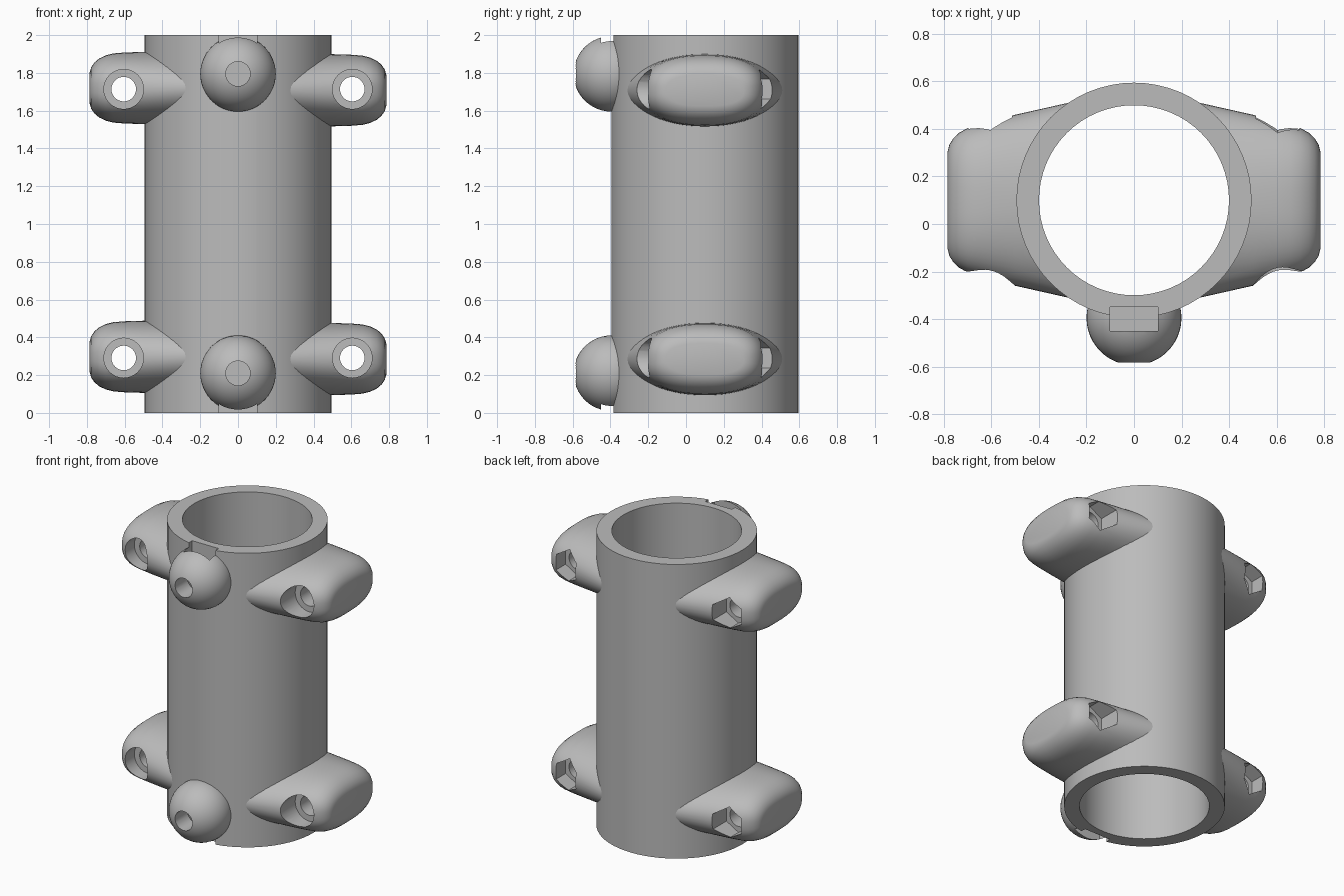
import bpy, bmesh, math
from mathutils import Matrix, Vector

if "Cube" in bpy.data.objects:
    bpy.data.objects.remove(bpy.data.objects["Cube"], do_unlink=True)

# Single plain grey
grey = bpy.data.materials.new("plain grey")
grey.use_nodes = True
grey.diffuse_color = (0.5, 0.5, 0.5, 1)
grey.node_tree.nodes["Principled BSDF"].inputs["Base Color"].default_value = (0.5, 0.5, 0.5, 1)

CY = 0.1           # tube axis offset in y
OUTER, INNER = 0.495, 0.4
HOLE_X, HOLE_R = 0.605, 0.065


def finish(name, bm):
    bmesh.ops.recalc_face_normals(bm, faces=bm.faces)
    mesh = bpy.data.meshes.new(name)
    bm.to_mesh(mesh)
    bm.free()
    mesh.materials.append(grey)
    ob = bpy.data.objects.new(name, mesh)
    bpy.context.collection.objects.link(ob)
    return ob


def prism(name, sides, radius, start, end, turn=0.0):
    """Regular prism or cylinder running between two points."""
    a, b = Vector(start), Vector(end)
    bm = bmesh.new()
    rot = (b - a).to_track_quat('Z', 'Y').to_matrix().to_4x4()
    bmesh.ops.create_cone(bm, cap_ends=True, segments=sides, radius1=radius, radius2=radius,
                          depth=(b - a).length,
                          matrix=Matrix.Translation((a + b) / 2) @ rot @ Matrix.Rotation(turn, 4, 'Z'))
    return finish(name, bm)


def box(name, low, high):
    lo, hi = Vector(low), Vector(high)
    bm = bmesh.new()
    bmesh.ops.create_cube(bm, size=1, matrix=Matrix.Translation((lo + hi) / 2) @ Matrix.Diagonal((*(hi - lo), 1)))
    return finish(name, bm)


def cut(ob, cutters):
    for c in cutters:
        m = ob.modifiers.new("cut", 'BOOLEAN')
        m.operation, m.solver, m.object = 'DIFFERENCE', 'EXACT', c
        c.hide_render = True
        c.hide_viewport = False
    bpy.context.view_layer.objects.active = ob
    bpy.ops.object.select_all(action='DESELECT')
    ob.select_set(True)
    for m in list(ob.modifiers):
        bpy.ops.object.modifier_apply(modifier=m.name)
    bpy.ops.object.shade_smooth_by_angle(angle=math.radians(30))


def discard(cutters):
    for c in cutters:
        bpy.data.objects.remove(c, do_unlink=True)


# Lug: rounded oval sections lofted outwards, as (x, half length, half height)
SECTIONS = [(0.1, 0.45, 0.195), (0.3, 0.405, 0.194), (0.5, 0.36, 0.191), (0.6, 0.332, 0.188),
            (0.66, 0.316, 0.183), (0.7, 0.304, 0.173), (0.735, 0.285, 0.156),
            (0.76, 0.262, 0.135), (0.777, 0.235, 0.11), (0.785, 0.205, 0.083)]


def lug(name, side, z):
    bm = bmesh.new()
    n = 56
    rings = []
    for x, ly, lz in SECTIONS:
        power = 2 / (2 + 0.6 * max(0, x - 0.4) / 0.385)
        ring = []
        for i in range(n):
            c, s = math.cos(math.tau * i / n), math.sin(math.tau * i / n)
            ring.append(bm.verts.new((side * x, CY + ly * math.copysign(abs(c) ** power, c),
                                      z + lz * math.copysign(abs(s) ** power, s))))
        rings.append(ring)
    for a, b in zip(rings, rings[1:]):
        for i in range(n):
            j = (i + 1) % n
            bm.faces.new((a[i], a[j], b[j], b[i]))
    bm.faces.new(rings[0])
    bm.faces.new(rings[-1])
    return finish(name, bm)


# Main tube
tube = prism("tube", 64, OUTER, (0, CY, 0), (0, CY, 2))
bore = prism("bore_cutter", 64, INNER, (0, CY, -0.1), (0, CY, 2.1))
core = prism("core_cutter", 64, 0.448, (0, CY, -0.1), (0, CY, 2.1))

# Nut slots open at both ends of the tube, cutting dome and rim
slots = {"upper": box("upper_slot_cutter", (-0.1, -0.45, 1.69), (0.1, -0.35, 2.1)),
         "lower": box("lower_slot_cutter", (-0.1, -0.45, -0.1), (0.1, -0.35, 0.31))}
cut(tube, [bore, *slots.values()])

# Front domes with screw holes
for level, z in (("upper", 1.795), ("lower", 0.21)):
    bm = bmesh.new()
    bmesh.ops.create_uvsphere(bm, u_segments=48, v_segments=24, radius=0.2,
                              matrix=Matrix.Translation((0, -0.395, z)))
    dome = finish(level + "_dome", bm)
    hole = prism("dome_hole_cutter", 32, HOLE_R, (0, -0.7, z), (0, -0.4, z))
    cut(dome, [core, slots[level], hole])
    discard([hole])

# Side lugs with through hole, round screw recess in front and hexagonal nut pocket behind
for level, z in (("upper", 1.714), ("lower", 0.291)):
    for side, label in ((1, "left"), (-1, "right")):
        ob = lug(f"{level}_{label}_lug", side, z - side * 0.006)
        x = side * HOLE_X
        tools = [core,
                 prism("hole_cutter", 32, HOLE_R, (x, -0.6, z), (x, 0.8, z)),
                 prism("recess_cutter", 32, 0.105, (x, -0.6, z), (x, -0.1, z)),
                 prism("pocket_cutter", 6, 0.105, (x, 0.3, z), (x, 0.8, z))]
        cut(ob, tools)
        discard(tools[1:])

discard([bore, core, *slots.values()])
